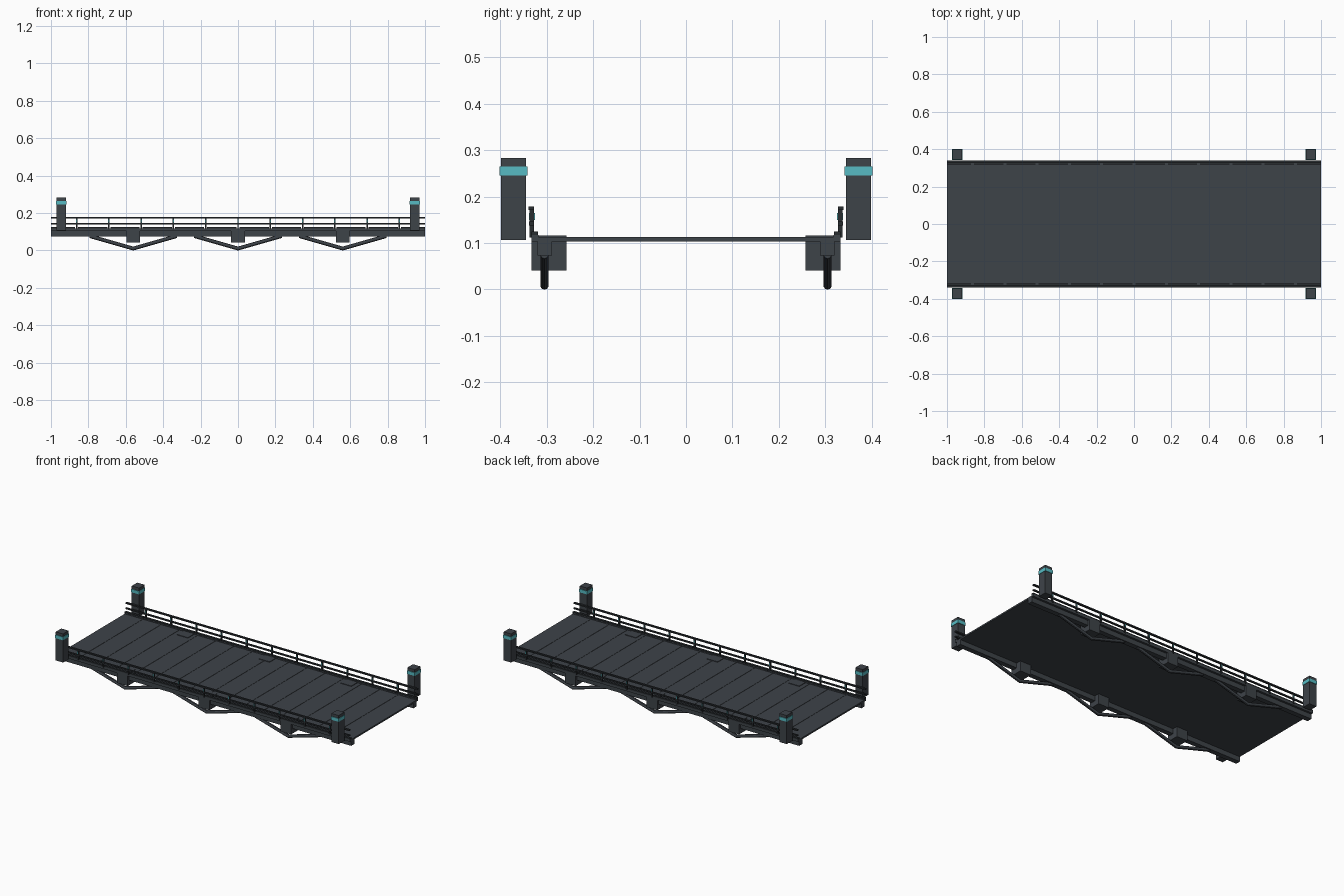
import bpy, bmesh, math

if "Cube" in bpy.data.objects:
    bpy.data.objects.remove(bpy.data.objects["Cube"])


def material(name, rgb):
    m = bpy.data.materials.new(name)
    m.diffuse_color = (*rgb, 1)
    m.use_nodes = True
    m.node_tree.nodes["Principled BSDF"].inputs["Base Color"].default_value = m.diffuse_color
    return m


STEEL = material("slate steel", (0.048, 0.056, 0.066))
DARK = material("dark steel", (0.022, 0.026, 0.030))
TEAL = material("teal light", (0.095, 0.50, 0.55))


def finish(name, bm, mat):
    bmesh.ops.recalc_face_normals(bm, faces=bm.faces)
    me = bpy.data.meshes.new(name)
    bm.to_mesh(me)
    bm.free()
    me.materials.append(mat)
    ob = bpy.data.objects.new(name, me)
    bpy.context.collection.objects.link(ob)
    return ob


def add_box(bm, x0, x1, y0, y1, z0, z1):
    vs = bmesh.ops.create_cube(bm, size=1)["verts"]
    for v in vs:
        v.co.x = x1 if v.co.x > 0 else x0
        v.co.y = y1 if v.co.y > 0 else y0
        v.co.z = z1 if v.co.z > 0 else z0


def boxes(name, mat, items, both_sides=True):
    bm = bmesh.new()
    for x0, x1, y0, y1, z0, z1 in items:
        add_box(bm, x0, x1, y0, y1, z0, z1)
        if both_sides:
            add_box(bm, x0, x1, -y1, -y0, z0, z1)
    return finish(name, bm, mat)


# deck: thin base sheet with transverse planks
boxes("deck_base", STEEL, [(-1, 1, -0.33, 0.33, 0.103, 0.109)], False)
N = 16
W = 2 / N
boxes("deck_planks", STEEL,
      [(-1 + i * W + (0.001 if i else 0), -1 + (i + 1) * W - (0.001 if i < N - 1 else 0),
        -0.33, 0.33, 0.109, 0.1125) for i in range(N)], False)

# side girders and edge strips
boxes("side_girder", STEEL, [(-1, 1, 0.289, 0.320, 0.073, 0.103)])
boxes("edge_strip", STEEL, [(-1, 1, 0.318, 0.333, 0.103, 0.117)])

# toe boards between the rail posts
P = 0.1725
boxes("toe_board", DARK,
      [(max(-1, (i - 6) * P + 0.008), min(1, (i - 5) * P - 0.008),
        0.319, 0.333, 0.117, 0.125) for i in range(12)])

# bearing blocks that pass through the deck edge
BLOCKS = (-0.56, 0, 0.56)
boxes("bearing_block", STEEL,
      [(x - 0.037, x + 0.037, 0.257, 0.333, 0.041, 0.116) for x in BLOCKS])

# railing posts, rails and small lights
posts = [i * P for i in range(-5, 6)]
boxes("rail_post", DARK, [(x - 0.004, x + 0.004, 0.327, 0.337, 0.112, 0.178) for x in posts])
boxes("handrail", DARK, [(-1, 1, 0.327, 0.339, 0.171, 0.179),
                         (-1, 1, 0.328, 0.338, 0.138, 0.146)])
boxes("rail_light", TEAL, [(x - 0.0025, x + 0.0025, 0.3255, 0.3385, 0.150, 0.165) for x in posts])

# V-shaped tension rods below the girders
bm = bmesh.new()
SIDES = 10
for side in (-1, 1):
    for cx in BLOCKS:
        rings = []
        for dx, z in ((-0.235, 0.077), (0, 0.01), (0.235, 0.077)):
            rings.append([bm.verts.new((cx + dx,
                                        side * 0.305 + 0.0095 * math.cos(2 * math.pi * (k + 0.5) / SIDES),
                                        z + 0.0105 * math.sin(2 * math.pi * (k + 0.5) / SIDES)))
                          for k in range(SIDES)])
        for a, b in zip(rings, rings[1:]):
            for k in range(SIDES):
                n = (k + 1) % SIDES
                bm.faces.new((a[k], a[n], b[n], b[k]))
        bm.faces.new(rings[0])
        bm.faces.new(rings[-1])
finish("tension_rod", bm, STEEL)

# corner pylons with light bands
corners = (-0.945, 0.945)
boxes("corner_pylon", STEEL, [(x - 0.025, x + 0.025, 0.345, 0.399, 0.106, 0.283) for x in corners])
boxes("pylon_light_band", TEAL,
      [(x - 0.027, x + 0.027, 0.342, 0.402, 0.245, 0.265) for x in corners])
